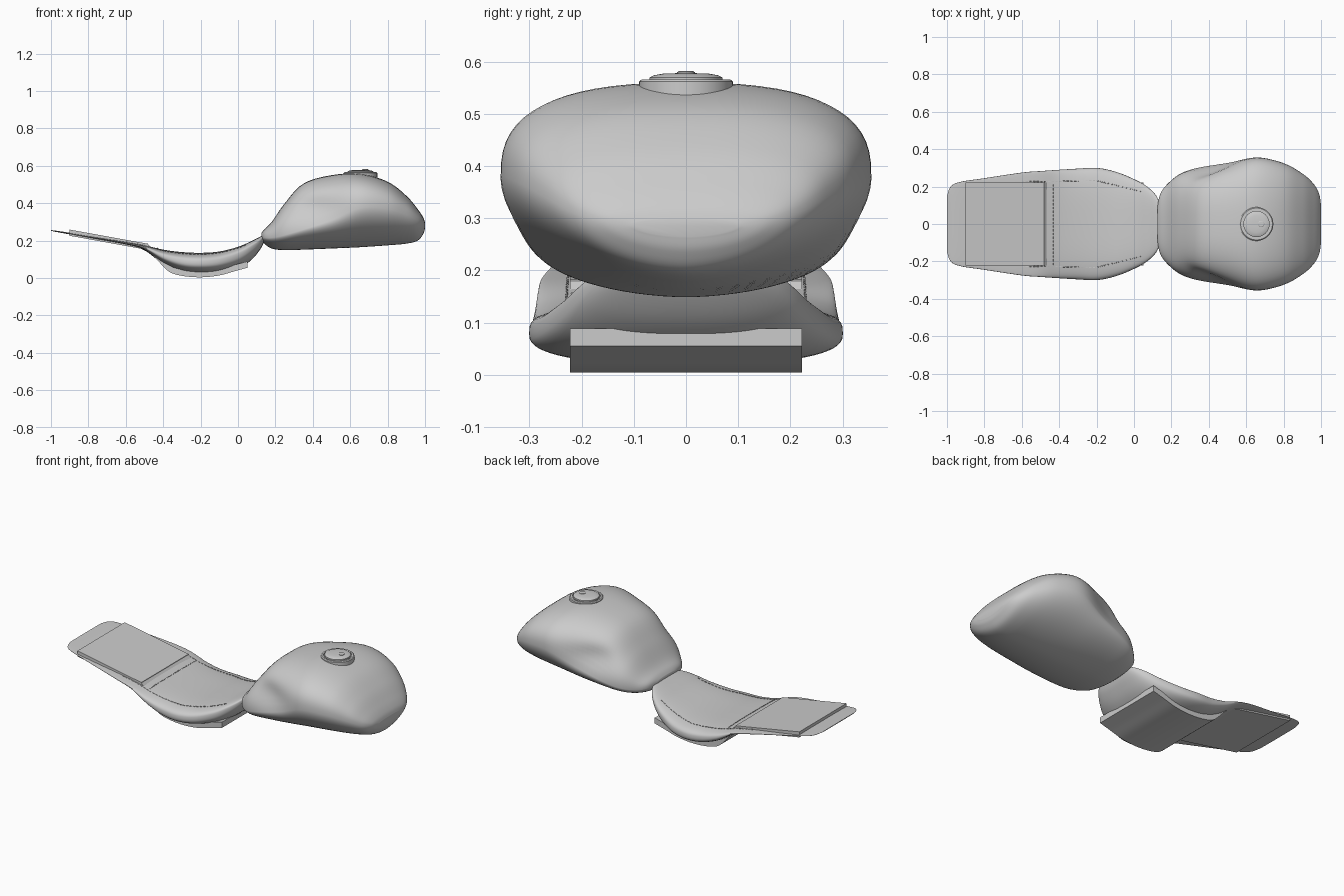
import bpy, bmesh, math
from mathutils import Vector

cube = bpy.data.objects.get("Cube")
if cube:
    bpy.data.objects.remove(cube, do_unlink=True)

grey = bpy.data.materials.new("plain_grey")
grey.use_nodes = True
colour = (0.6, 0.6, 0.6, 1)
grey.diffuse_color = colour
grey.node_tree.nodes["Principled BSDF"].inputs["Base Color"].default_value = colour


def finish(name, bm, angle=40):
    bmesh.ops.recalc_face_normals(bm, faces=bm.faces[:])
    mesh = bpy.data.meshes.new(name)
    bm.to_mesh(mesh)
    bm.free()
    obj = bpy.data.objects.new(name, mesh)
    bpy.context.collection.objects.link(obj)
    mesh.materials.append(grey)
    bpy.ops.object.select_all(action='DESELECT')
    obj.select_set(True)
    bpy.context.view_layer.objects.active = obj
    bpy.ops.object.shade_smooth_by_angle(angle=math.radians(angle))
    return obj


def spline(points, steps):
    """Smooth path through the points, in any number of dimensions."""
    pts = [points[0]] + list(points) + [points[-1]]
    out = []
    for a, b, c, d in zip(pts, pts[1:], pts[2:], pts[3:]):
        for i in range(steps):
            t = i / steps
            out.append([q + 0.5 * t * (r - p + t * (2*p - 5*q + 4*r - s + t * (3*(q - r) + s - p)))
                        for p, q, r, s in zip(a, b, c, d)])
    return out + [list(points[-1])]


def skin(bm, rings):
    for r, s in zip(rings, rings[1:]):
        for i in range(len(r)):
            j = (i + 1) % len(r)
            bm.faces.new((r[i], r[j], s[j], s[i]))
    bm.faces.new(rings[0])
    bm.faces.new(rings[-1])


def loft(name, stations, top_power, low_power, dent=None, sides=64):
    """Rounded sections along x: position, half width, widest z, top z, bottom z."""
    bm = bmesh.new()
    rings = []
    for x, w, zm, zt, zb in spline(stations, 6):
        ring = []
        for i in range(sides):
            a = 2 * math.pi * i / sides
            c, s = math.cos(a), math.sin(a)
            p = top_power if s > 0 else low_power
            y = math.copysign(abs(c) ** (2 / p), c) * w
            z = zm + math.copysign(abs(s) ** (2 / p), s) * ((zt - zm) if s > 0 else (zm - zb))
            if dent:
                y *= 1 - dent(x, z)
            ring.append(bm.verts.new((x, y, z)))
        rings.append(ring)
    skin(bm, rings)
    return finish(name, bm)


def strip(name, path, thick, half):
    """Plate following an x-z path, full width across y."""
    bm = bmesh.new()
    rings = [[bm.verts.new((x, y, z + h)) for y, h in
              ((-half, 0), (half, 0), (half, thick), (-half, thick))] for x, z in path]
    skin(bm, rings)
    return finish(name, bm, 30)


def lathe(name, centre, profile, sides=48):
    bm = bmesh.new()
    rings = [[bm.verts.new((centre + r * math.cos(2 * math.pi * i / sides),
                            r * math.sin(2 * math.pi * i / sides), z))
              for i in range(sides)] for r, z in profile]
    skin(bm, rings)
    return finish(name, bm, 30)


# Fuel tank with knee recesses
def knee(x, z):
    return 0.13 * math.exp(-((x - 0.38) / 0.15) ** 2 - ((z - 0.38) / 0.075) ** 2)


loft("fuel_tank", [
    (.125, .09, .22, .24, .205), (.14, .16, .215, .26, .185), (.18, .215, .215, .30, .158),
    (.25, .27, .23, .40, .149), (.35, .305, .26, .505, .152), (.5, .335, .31, .55, .158),
    (.655, .357, .375, .557, .165), (.8, .325, .37, .515, .175), (.9, .27, .34, .44, .184),
    (.96, .215, .31, .37, .2), (.99, .16, .295, .325, .235), (1, .1, .285, .297, .265)],
    2.7, 1.8, knee)

# Filler cap: stepped rim, shallow dome and lock button
lathe("filler_rim", .655, [(.09, .535), (.09, .562), (.085, .566), (.076, .566), (.076, .56)])
lathe("filler_cap", .655, [(.07, .555), (.07, .57), (.062, .574), (.045, .577), (.02, .578)])
lathe("cap_lock", .68, [(.017, .574), (.017, .58), (.014, .582)], 24)

# Seat cushion sweeping back into the thin tail
seat = [
    (-1, .15, .255, .257, .253), (-.98, .2, .251, .254, .248), (-.93, .225, .243, .247, .239),
    (-.8, .245, .22, .225, .215), (-.6, .275, .186, .194, .178), (-.5, .283, .162, .176, .148),
    (-.4, .29, .115, .152, .075), (-.3, .296, .086, .139, .032), (-.2, .3, .079, .135, .02),
    (-.1, .28, .087, .142, .026), (0, .24, .12, .167, .05), (.07, .2, .16, .197, .095),
    (.12, .15, .195, .222, .155), (.145, .09, .22, .233, .205)]
loft("seat_cushion", seat, 3.2, 2.6)

# Stiffening slab under and through the tail
strip("tail_slab", [(-.9, .226), (-.48, .15)], .033, .222)

# Curved base plate below the cushion
strip("seat_base", spline([(-.48, .146), (-.43, .095), (-.37, .035), (-.3, .012), (-.2, .004),
                           (-.1, .014), (-.02, .036), (.05, .055)], 5), .034, .222)


# Stitched seams lying on the cushion top
def cushion_top(x, y):
    row = min(spline(seat, 12), key=lambda s: abs(s[0] - x))
    k = max(0, 1 - abs(y / row[1]) ** 3.2) ** (1 / 3.2)
    return row[2] + (row[3] - row[2]) * k


def seam(name, ends):
    curve = bpy.data.curves.new(name, 'CURVE')
    curve.dimensions = '3D'
    curve.bevel_depth = .002
    curve.bevel_resolution = 1
    for a, b in zip(ends, ends[1:]):
        a, b = Vector(a), Vector(b)
        count = max(2, round((b - a).length / .02))
        for i in range(count):
            line = curve.splines.new('POLY')
            line.points.add(1)
            for pt, t in zip(line.points, (i, i + .6)):
                p = a.lerp(b, t / count)
                pt.co = (p.x, p.y, cushion_top(p.x, p.y) + .001, 1)
    obj = bpy.data.objects.new(name, curve)
    bpy.context.collection.objects.link(obj)
    curve.materials.append(grey)


for side, label in ((1, "left"), (-1, "right")):
    seam(label + "_seam", [(-.6, side * .226), (-.2, side * .232), (.05, side * .17)])
seam("cross_seam", [(-.43, -.22), (-.43, .22)])
